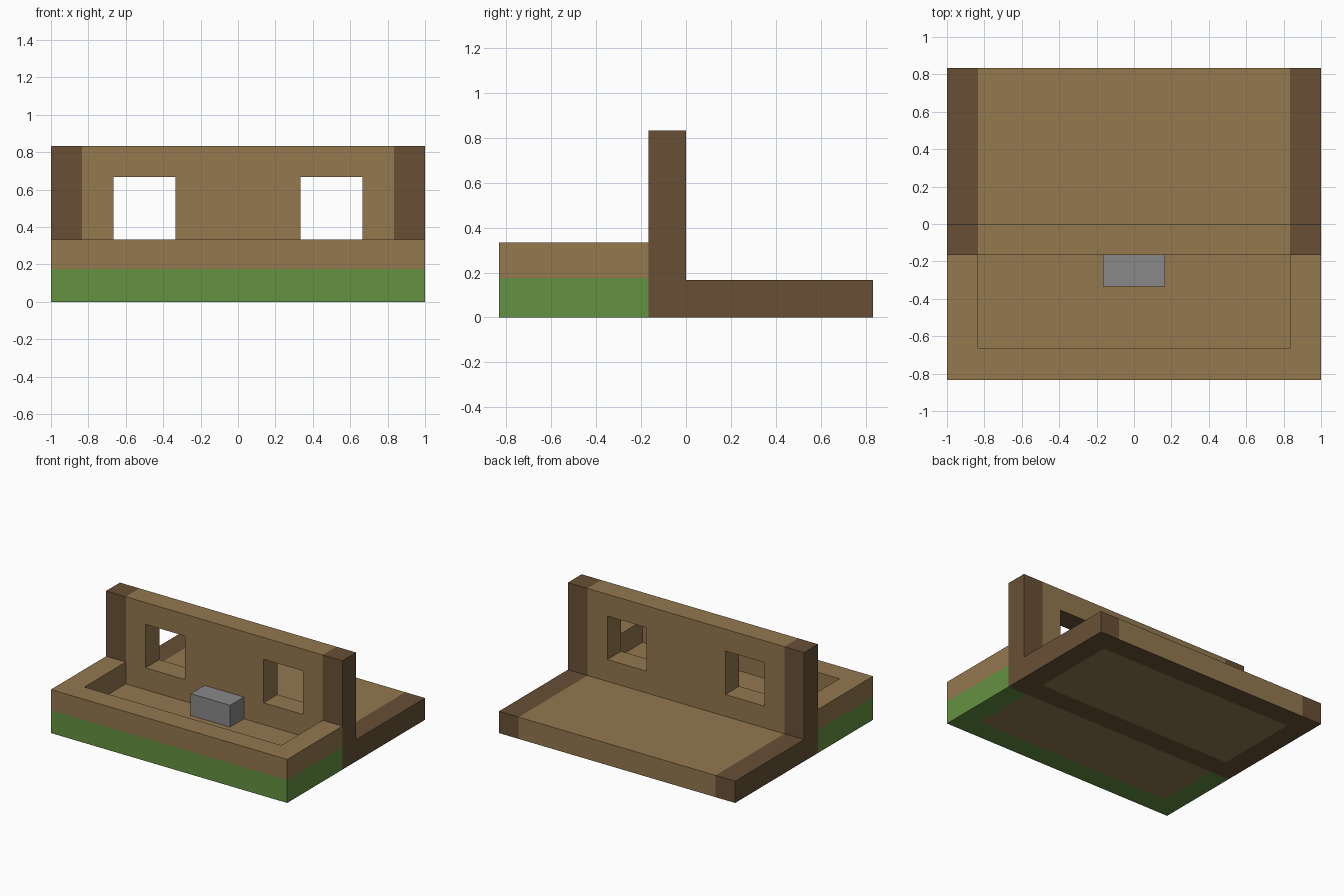
import bpy
import bmesh
from mathutils import Vector

if "Cube" in bpy.data.objects:
    bpy.data.objects.remove(bpy.data.objects["Cube"], do_unlink=True)

U = 1 / 6  # one block


def material(name, rgb):
    mat = bpy.data.materials.new(name)
    mat.use_nodes = True
    mat.diffuse_color = (*rgb, 1)
    mat.node_tree.nodes["Principled BSDF"].inputs["Base Color"].default_value = (*rgb, 1)
    return mat


LIGHT, DARK, GREEN, GREY = range(4)
MATERIALS = [
    material("light brown", (0.292, 0.188, 0.078)),
    material("dark brown", (0.138, 0.080, 0.036)),
    material("grass green", (0.127, 0.283, 0.053)),
    material("stone grey", (0.254, 0.247, 0.254)),
]


def cells(x, y, z):
    """All block cells in the given start/end ranges."""
    return {(i, j, k) for i in range(*x) for j in range(*y) for k in range(*z)}


# Solid blocks of each part, with the trough and windows taken out
tray = cells((-6, 6), (-5, -1), (0, 2)) - cells((-5, 5), (-4, -1), (1, 2))
wall = cells((-6, 6), (-1, 0), (0, 5))
for start in (-4, 2):
    wall -= cells((start, start + 2), (-1, 0), (2, 4))
floor = cells((-6, 6), (0, 5), (0, 1))
stone = cells((-1, 1), (-2, -1), (1, 2))
SOLID = tray | wall | floor | stone


def tray_colour(c, n):
    inside = abs(c.x) < 5.04 * U and c.y > -4.02 * U
    return GREEN if c.z < 0.175 and not inside else LIGHT


def brown_colour(c, n):
    under_border = n.z < -0.5 and (c.y < 0 or c.y > 4 * U)
    return DARK if abs(c.x) > 5.04 * U or under_border else LIGHT


def stone_colour(c, n):
    return GREY


def build(name, blocks, colour, band=None):
    """Skin the exposed sides of the blocks and colour them by rule."""
    bm = bmesh.new()
    for cell in blocks:
        centre = Vector(cell) + Vector((0.5, 0.5, 0.5))
        for axis in range(3):
            for sign in (-1, 1):
                n = Vector((0, 0, 0))
                n[axis] = sign
                if tuple(int(a + b) for a, b in zip(cell, n)) in SOLID:
                    continue
                a = Vector((0, 0, 0))
                a[(axis + 1) % 3] = 0.5
                b = n.cross(a)
                mid = centre + n * 0.5
                ring = (mid - a - b, mid + a - b, mid + a + b, mid - a + b)
                face = bm.faces.new([bm.verts.new(p * U) for p in ring])
                face.normal_update()
                if face.normal.dot(n) < 0:
                    face.normal_flip()
    bmesh.ops.remove_doubles(bm, verts=bm.verts[:], dist=0.001)
    if band:  # edge of a painted band
        bmesh.ops.bisect_plane(bm, geom=bm.verts[:] + bm.edges[:] + bm.faces[:],
                               plane_co=(0, 0, band), plane_no=(0, 0, 1))
    bm.normal_update()
    for face in bm.faces:
        face.material_index = colour(face.calc_center_median(), face.normal)
    bmesh.ops.dissolve_limit(bm, angle_limit=0.01, verts=bm.verts[:],
                             edges=bm.edges[:], delimit={'MATERIAL'})
    mesh = bpy.data.meshes.new(name)
    bm.to_mesh(mesh)
    bm.free()
    for mat in MATERIALS:
        mesh.materials.append(mat)
    obj = bpy.data.objects.new(name, mesh)
    bpy.context.collection.objects.link(obj)


build("front_tray", tray, tray_colour, band=0.175)
build("window_wall", wall, brown_colour)
build("back_floor", floor, brown_colour)
build("stone_block", stone, stone_colour)
